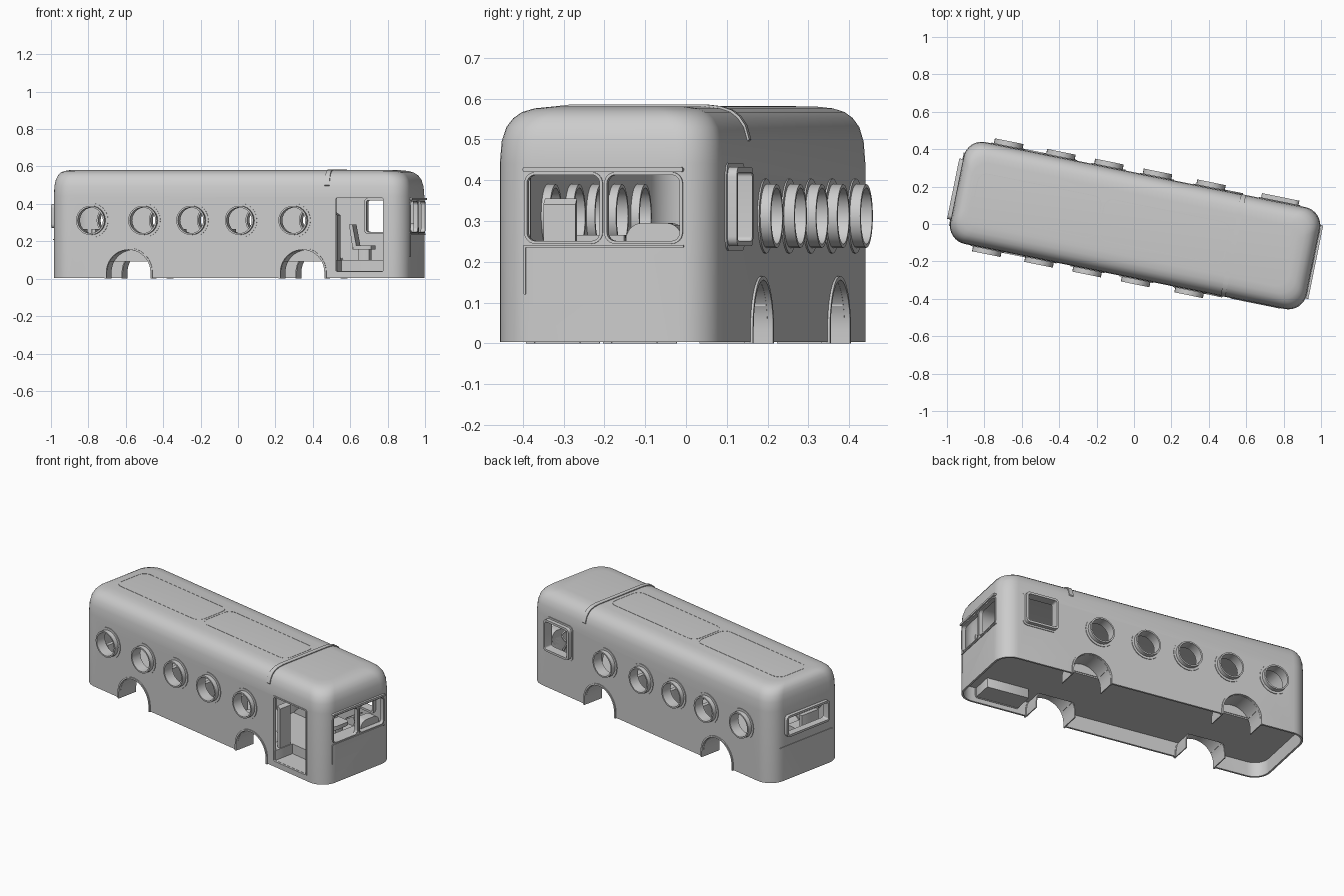
import bpy, bmesh
from math import sin, cos, pi, radians
from mathutils import Matrix

if "Cube" in bpy.data.objects:
    bpy.data.objects.remove(bpy.data.objects["Cube"])

# the bus is built along local X, then turned as a whole
PLACE = Matrix.Rotation(radians(-11.48), 4, 'Z') @ Matrix.Translation((0, -0.007, 0))
REAR, FRONT, HALF, TOP = -0.965, 0.98, 0.278, 0.58
parts = []


def rrect(w, h, r, seg=6):
    pts = []
    for k, (sx, sy) in enumerate(((1, 1), (-1, 1), (-1, -1), (1, -1))):
        for i in range(seg + 1):
            a = (k + i / seg) * pi / 2
            pts.append((sx * (w / 2 - r) + r * cos(a), sy * (h / 2 - r) + r * sin(a)))
    return pts


def arc(r, cz, n=20):
    return [(r, -cz)] + [(r * cos(pi * i / n), r * sin(pi * i / n)) for i in range(n + 1)] + [(-r, -cz)]


def put(axis, c, u, v, d):
    u, v = c[0] + u, c[1] + v
    return {'x': (d, u, v), 'y': (u, d, v), 'z': (u, v, d)}[axis]


def finish(name, bm, helper=False):
    bmesh.ops.remove_doubles(bm, verts=bm.verts, dist=1e-6)
    bmesh.ops.recalc_face_normals(bm, faces=bm.faces)
    me = bpy.data.meshes.new(name)
    bm.to_mesh(me)
    bm.free()
    ob = bpy.data.objects.new(name, me)
    bpy.context.collection.objects.link(ob)
    ob.hide_render = helper
    if not helper:
        parts.append(ob)
    return ob


def loft(name, rings, loop=False, helper=False):
    bm = bmesh.new()
    vs = [[bm.verts.new(p) for p in ring] for ring in rings]
    n = len(vs[0])
    for a, b in zip(vs, vs[1:] + vs[:1] if loop else vs[1:]):
        for i in range(n):
            bm.faces.new((a[i], a[(i + 1) % n], b[(i + 1) % n], b[i]))
    if not loop:
        bm.faces.new(vs[0])
        bm.faces.new(vs[-1])
    return finish(name, bm, helper)


def prism(name, axis, c, pts, d0, d1, helper=False):
    return loft(name, [[put(axis, c, u, v, d) for u, v in pts] for d in (d0, d1)], helper=helper)


def frame(name, axis, c, w, h, r, t, d0, d1):
    out, inn = rrect(w, h, r), rrect(w - 2 * t, h - 2 * t, max(r - t, 0.004))
    return loft(name, [[put(axis, c, u, v, d) for u, v in pts]
                       for pts, d in ((out, d0), (out, d1), (inn, d1), (inn, d0))], loop=True)


def box(name, x0, x1, y0, y1, z0, z1, r=0.004):
    return prism(name, 'z', ((x0 + x1) / 2, (y0 + y1) / 2), rrect(x1 - x0, y1 - y0, r, 2), z0, z1)


def cut(ob, cutters):
    for c in cutters:
        m = ob.modifiers.new("cut", 'BOOLEAN')
        m.operation, m.solver, m.object = 'DIFFERENCE', 'EXACT', c
    dg = bpy.context.evaluated_depsgraph_get()
    me = bpy.data.meshes.new_from_object(ob.evaluated_get(dg))
    ob.modifiers.clear()
    ob.data = me
    for c in cutters:
        bpy.data.objects.remove(c)


# body shell: outer loft minus a slightly smaller inner loft
LEVELS = [(0.003, 0), (0.44, 0), (0.495, 0.004), (0.53, 0.014), (0.552, 0.029),
          (0.567, 0.048), (0.576, 0.075), (TOP, 0.11)]


def shell(name, t, helper=False):
    rings = []
    for z, i in LEVELS:
        x0, x1, y = REAR + i * 0.6 + t, FRONT - i - t, HALF - i - t
        z = z - t if z > 0.1 else z - 3 * t
        pts = rrect(x1 - x0, 2 * y, 0.1 - 0.2 * i - t, 8)
        rings.append([((x0 + x1) / 2 + u, v, z) for u, v in pts])
    return loft(name, rings, helper=helper)


PORTHOLES = (-0.742, -0.457, -0.195, 0.07, 0.362)
ARCHES = (-0.539, 0.41)
body = shell("body_shell", 0)
cutters = [shell("inner_cutter", 0.012, True)]
for x in PORTHOLES:
    cutters.append(prism("porthole_cutter", 'y', (x, 0.312), rrect(0.148, 0.148, 0.074, 8), -0.5, 0.5, True))
for x in ARCHES:
    cutters.append(prism("arch_cutter", 'y', (x, 0.035), arc(0.124, 0.1), -0.5, 0.5, True))
cutters.append(prism("door_cutter", 'y', (0.721, 0.235), rrect(0.265, 0.4, 0.012), -0.5, -0.2, True))
cutters.append(prism("side_window_cutter", 'y', (0.74, 0.335), rrect(0.19, 0.18, 0.02), 0.2, 0.5, True))
cutters.append(prism("rear_window_cutter", 'x', (0, 0.335), rrect(0.32, 0.12, 0.02), -1.2, -0.9, True))
for s in (-1, 1):
    cutters.append(prism("windscreen_cutter", 'x', (s * 0.1, 0.332), rrect(0.184, 0.164, 0.025), 0.9, 1.2, True))
cut(body, cutters)

# porthole tubes and flanges, wheel arch lips and wells, on both sides
for s in (-1, 1):
    for x in PORTHOLES:
        frame("porthole_tube", 'y', (x, 0.312), 0.156, 0.156, 0.078, 0.009, s * 0.245, s * 0.308)
        frame("porthole_flange", 'y', (x, 0.312), 0.184, 0.184, 0.092, 0.016, s * 0.268, s * 0.282)
    for x in ARCHES:
        c = (x, 0.035)
        prism("arch_lip", 'y', c, arc(0.13, 0.035) + arc(0.12, 0.035)[::-1], s * 0.262, s * 0.284)
        prism("wheel_well", 'y', c, arc(0.125, 0.035) + arc(0.119, 0.035)[::-1], s * 0.15, s * 0.27)
        cap = [(u, v) for u, v in arc(0.124, 0.035, 40) if v > 0.062]
        prism("wheel_well_cap", 'y', c, cap, s * 0.148, s * 0.154)

# window frames
frame("driver_window_frame", 'y', (0.74, 0.335), 0.204, 0.194, 0.024, 0.013, 0.25, 0.305)
frame("driver_window_flange", 'y', (0.74, 0.335), 0.225, 0.215, 0.03, 0.014, 0.268, 0.282)
frame("rear_window_frame", 'x', (0, 0.335), 0.33, 0.13, 0.022, 0.013, -0.94, -0.985)
for s in (-1, 1):
    frame("windscreen_frame", 'x', (s * 0.1, 0.332), 0.196, 0.176, 0.028, 0.007, 0.96, 0.984)
prism("windscreen_brow", 'x', (0, 0.426), rrect(0.4, 0.012, 0.005), 0.97, 0.993)
frame("door_frame", 'y', (0.721, 0.235), 0.275, 0.41, 0.014, 0.009, -0.262, -0.281)

# body seams
prism("front_waist_trim", 'x', (0, 0.238), rrect(0.4, 0.006, 0.002), 0.97, 0.984)
prism("front_side_trim", 'x', (-0.197, 0.18), rrect(0.005, 0.12, 0.002), 0.97, 0.983)
prism("rear_waist_trim", 'x', (0, 0.21), rrect(0.4, 0.005, 0.002), -0.955, -0.968)

# roof rib over the cross-section, and roof panel outlines
half = [(HALF - i, z) for z, i in LEVELS if z > 0.49]
outer = [(y + 0.004, z + 0.005) for y, z in half]
inner = [(y - 0.005, z - 0.005) for y, z in half]
arch = [outer + [(-y, z) for y, z in outer[::-1]], inner + [(-y, z) for y, z in inner[::-1]]]
prism("roof_rib", 'x', (0, 0), arch[0] + arch[1][::-1], 0.53, 0.556)
for x0, x1 in ((-0.867, -0.19), (-0.178, 0.51)):
    frame("roof_panel_outline", 'z', ((x0 + x1) / 2, 0), x1 - x0, 0.23, 0.05, 0.004, 0.576, 0.5812)

# floor with cut-outs for wheel wells and the door step
floor = prism("floor", 'z', (0.0075, 0), rrect(1.925, 0.536, 0.09), 0.092, 0.1)
cutters = [prism("step_cutter", 'z', (0.721, -0.22), rrect(0.26, 0.16, 0.005), 0, 0.2, True)]
for s in (-1, 1):
    for x in ARCHES:
        cutters.append(prism("well_cutter", 'z', (x, s * 0.24), rrect(0.205, 0.18, 0.002), 0, 0.2, True))
cut(floor, cutters)
box("door_step", 0.59, 0.853, -0.27, -0.135, 0.034, 0.04)
box("step_riser", 0.59, 0.853, -0.141, -0.135, 0.036, 0.1, 0.002)
for x in (0.59, 0.847):
    box("step_side", x, x + 0.006, -0.27, -0.135, 0.036, 0.1, 0.002)

# driver's area: seat, partition, dashboard and steering wheel
box("driver_seat_base", 0.64, 0.7, 0.09, 0.15, 0.1, 0.155)
box("driver_seat_cushion", 0.61, 0.72, 0.06, 0.18, 0.155, 0.178, 0.02)
prism("driver_seat_back", 'y', (0, 0), [(0.612, 0.17), (0.635, 0.17), (0.612, 0.29), (0.594, 0.29)], 0.065, 0.175)
prism("door_partition", 'y', (0, 0), [(0.57, 0.1), (0.59, 0.1), (0.59, 0.34), (0.57, 0.355)], -0.23, -0.15)
box("dashboard", 0.89, 0.965, -0.17, 0.2, 0.1, 0.25, 0.015)
prism("dashboard_hood", 'x', (0.12, 0.25), rrect(0.14, 0.09, 0.04), 0.89, 0.95)
wheel = frame("steering_wheel", 'z', (0, 0), 0.1, 0.1, 0.05, 0.008, -0.004, 0.004)
wheel.data.transform(Matrix.Translation((0.82, 0.12, 0.265)) @ Matrix.Rotation(radians(-30), 4, 'Y'))
prism("steering_column", 'y', (0, 0), [(0.812, 0.262), (0.82, 0.266), (0.9, 0.13), (0.892, 0.126)], 0.115, 0.125)

# passenger seats
for x in (-0.8, -0.33, -0.06, 0.2):
    for y0 in (-0.235, 0.105):
        box("seat_cushion", x, x + 0.1, y0, y0 + 0.13, 0.1, 0.17, 0.015)
        box("seat_back", x - 0.02, x + 0.004, y0, y0 + 0.13, 0.1, 0.265, 0.008)

# shading and final placement
for ob in parts:
    me = ob.data
    me.polygons.foreach_set("use_smooth", [True] * len(me.polygons))
    me.set_sharp_from_angle(angle=radians(32))
    ob.matrix_world = PLACE
